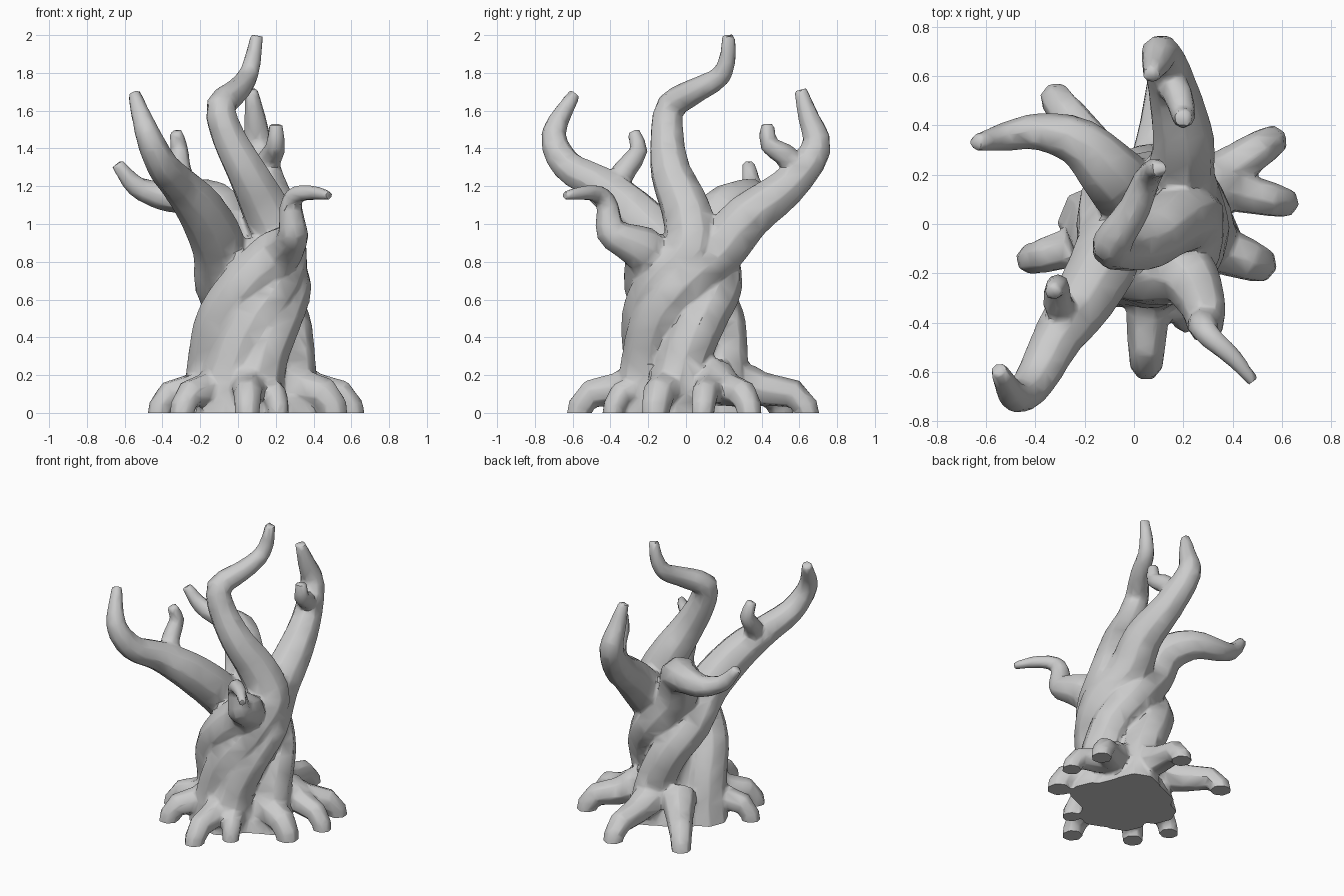
import bpy, bmesh, math
from mathutils import Vector

if "Cube" in bpy.data.objects:
    bpy.data.objects.remove(bpy.data.objects["Cube"])

bm = bmesh.new()


def spline(pts, steps):
    """Catmull-Rom through (x, y, z, radius) points."""
    p = [Vector(q) for q in pts]
    p = [2 * p[0] - p[1]] + p + [2 * p[-1] - p[-2]]
    out = []
    for i in range(1, len(p) - 2):
        a, b, c, d = p[i - 1:i + 3]
        for s in range(steps):
            t = s / steps
            out.append(0.5 * (2 * b + (c - a) * t + (2 * a - 5 * b + 4 * c - d) * t * t
                              + (3 * b - a - 3 * c + d) * t ** 3))
    return out + [p[-2]]


def tube(pts, steps=2, sides=8):
    """Closed tapering tube swept along a path."""
    path = spline(pts, steps)
    pos = [q.to_3d() for q in path]
    side, rings = None, []
    for i, q in enumerate(pos):
        tan = (pos[min(i + 1, len(pos) - 1)] - pos[max(i - 1, 0)]).normalized()
        side = tan.orthogonal() if side is None else side - tan * side.dot(tan)
        side.normalize()
        up = tan.cross(side)
        ring = []
        for k in range(sides):
            a = 2 * math.pi * k / sides
            ring.append(bm.verts.new(q + (side * math.cos(a) + up * math.sin(a)) * path[i][3] * 1.03))
        rings.append(ring)
    for r0, r1 in zip(rings, rings[1:]):
        for k in range(sides):
            n = (k + 1) % sides
            bm.faces.new((r0[k], r0[n], r1[n], r1[k]))
    bm.faces.new(rings[0][::-1])
    bm.faces.new(rings[-1])


def strand(top_angle, branch):
    """Twisting trunk strand that runs on into a branch."""
    pts = []
    for z, turn, dist, r in ((-.1, 156, .24, .155), (.1, 150, .21, .145), (.3, 138, .2, .135),
                             (.5, 112, .2, .13), (.68, 70, .19, .13)):
        a = math.radians(top_angle - turn)
        pts.append((.07 + dist * math.cos(a), -.01 + dist * math.sin(a), z, r))
    tube(pts + branch, steps=3)


# Five strands with their main branches
strand(25, [(.23, .02, .86, .14), (.15, -.0, 1.07, .13), (.05, -.08, 1.27, .107),
            (-.05, -.1, 1.46, .09), (-.09, -.08, 1.62, .08), (.0, .06, 1.71, .065),
            (.05, .18, 1.78, .055), (.08, .22, 1.88, .045), (.1, .225, 2.0, .034)])
strand(-30, [(.2, -.2, .84, .13), (.275, -.32, .91, .095), (.29, -.4, .96, .078), (.28, -.415, 1.09, .06),
             (.31, -.46, 1.155, .048), (.4, -.54, 1.165, .038), (.485, -.64, 1.15, .025)])
strand(65, [(.19, .17, .86, .14), (.2, .33, 1.04, .125), (.16, .54, 1.2, .1),
            (.11, .69, 1.4, .08), (.09, .65, 1.56, .058), (.07, .605, 1.71, .034)])
strand(140, [(-.02, .14, .88, .14), (-.09, .2, 1.07, .13), (-.22, .33, 1.14, .1),
             (-.39, .375, 1.145, .075), (-.54, .35, 1.2, .055), (-.64, .33, 1.32, .034)])
strand(222, [(-.1, -.1, .88, .14), (-.2, -.3, 1.08, .125), (-.31, -.46, 1.21, .1),
             (-.4, -.63, 1.31, .083), (-.48, -.7, 1.48, .065), (-.55, -.59, 1.69, .034)])

# Side twigs
tube([(-.26, -.4, 1.16, .07), (-.31, -.32, 1.29, .06), (-.31, -.25, 1.39, .048), (-.33, -.28, 1.49, .034)])
tube([(.13, .6, 1.27, .07), (.18, .52, 1.37, .06), (.2, .44, 1.42, .05), (.2, .43, 1.53, .036)])
tube([(-.06, -.08, 1.5, .06), (-.12, -.1, 1.67, .05)])

# Solid core and flared foot
tube([(.07, 0, -.1, .33), (.07, 0, .08, .28), (.07, 0, .25, .18), (.07, 0, .8, .13), (.05, 0, .92, .1)])


def root(x0, y0, x, y, r):
    """Knuckled root: runs out low and level, then bends down into the ground."""
    d = Vector((x - x0, y - y0))
    at = lambda f: (x0 + d.x * f, y0 + d.y * f)
    tube([(*at(0), .19, r * 1.6), (*at(.45), .125, r * 1.2), (*at(.85), .1, r * 1.02),
          (*at(1), .035, r * .92), (*at(1.07), -.07, r * .8)], steps=1, sides=7)


# Single roots around the foot, (tip x, tip y, thickness)
for x, y, r in ((-.31, .5, .075), (.5, -.16, .085), (.05, -.56, .075), (-.41, -.14, .07),
                (-.29, -.36, .075), (.13, .63, .075)):
    root(.07 + (x - .07) * .35, y * .35, x, y, r)
# Forked roots
root(.25, .13, .55, .33, .075)
root(.27, .16, .6, .09, .07)
root(.1, -.16, .21, -.38, .065)

# Fuse everything into one trunk
bmesh.ops.recalc_face_normals(bm, faces=bm.faces[:])
mesh = bpy.data.meshes.new("twisted_tree")
bm.to_mesh(mesh)
bm.free()
tree = bpy.data.objects.new("twisted_tree", mesh)
bpy.context.collection.objects.link(tree)
bpy.context.view_layer.objects.active = tree
tree.select_set(True)
fuse = tree.modifiers.new("fuse", 'REMESH')
fuse.mode = 'VOXEL'
fuse.voxel_size = .013
soft = tree.modifiers.new("soften", 'SMOOTH')
soft.iterations = 3
low = tree.modifiers.new("simplify", 'DECIMATE')
low.ratio = .06
for name in ("fuse", "soften", "simplify"):
    bpy.ops.object.modifier_apply(modifier=name)

# Flat underside at ground level
bm = bmesh.new()
bm.from_mesh(mesh)
bmesh.ops.bisect_plane(bm, geom=bm.verts[:] + bm.edges[:] + bm.faces[:], plane_co=(0, 0, 0),
                       plane_no=(0, 0, 1), clear_inner=True)
edges = [e for e in bm.edges if e.is_boundary]
bmesh.ops.holes_fill(bm, edges=edges, sides=0)
bm.to_mesh(mesh)
bm.free()
bpy.ops.object.shade_smooth_by_angle(angle=math.radians(45))
